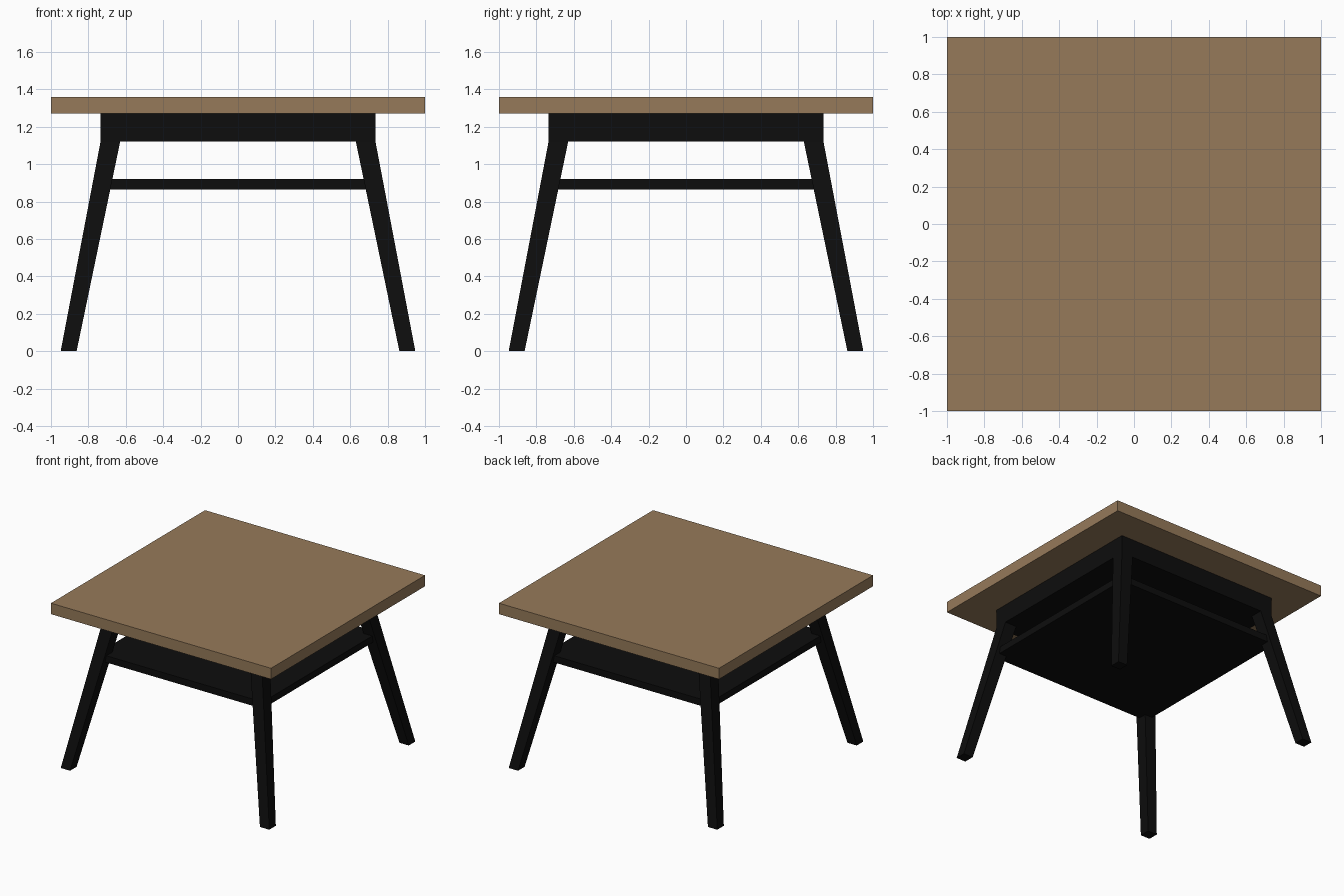
import bpy
import bmesh

if "Cube" in bpy.data.objects:
    bpy.data.objects.remove(bpy.data.objects["Cube"])


def material(name, rgb):
    m = bpy.data.materials.new(name)
    m.diffuse_color = (*rgb, 1)
    m.use_nodes = True
    m.node_tree.nodes["Principled BSDF"].inputs["Base Color"].default_value = m.diffuse_color
    return m


wood = material("wood", (0.305, 0.195, 0.102))
black = material("black_paint", (0.004, 0.004, 0.004))


def frustum(name, bottom, top, z0, z1, mat):
    """Box between two square sections, each given as (x0, x1, y0, y1)."""
    bm = bmesh.new()
    rings = []
    for (x0, x1, y0, y1), z in ((bottom, z0), (top, z1)):
        rings.append([bm.verts.new((x, y, z)) for x, y in
                      ((x0, y0), (x1, y0), (x1, y1), (x0, y1))])
    low, high = rings
    bm.faces.new(low[::-1])
    bm.faces.new(high)
    for i in range(4):
        j = (i + 1) % 4
        bm.faces.new((low[i], low[j], high[j], high[i]))
    bmesh.ops.recalc_face_normals(bm, faces=bm.faces)
    mesh = bpy.data.meshes.new(name)
    bm.to_mesh(mesh)
    bm.free()
    mesh.materials.append(mat)
    obj = bpy.data.objects.new(name, mesh)
    bpy.context.collection.objects.link(obj)
    return obj


def slab(name, half, z0, z1, mat):
    section = (-half, half, -half, half)
    return frustum(name, section, section, z0, z1, mat)


# Top, the block beneath it and the lower shelf
slab("table_top", 1.0, 1.27, 1.36, wood)
slab("apron", 0.735, 1.12, 1.27, black)
slab("shelf", 0.75, 0.865, 0.92, black)

# Four splayed, slightly tapered legs
for side_y, depth in ((-1, "front"), (1, "back")):
    for side_x, hand in ((-1, "left"), (1, "right")):
        def section(a, b):
            return (*sorted((a * side_x, b * side_x)),
                    *sorted((a * side_y, b * side_y)))
        frustum(f"{depth}_{hand}_leg", section(0.863, 0.948),
                section(0.63, 0.735), 0, 1.12, black)
